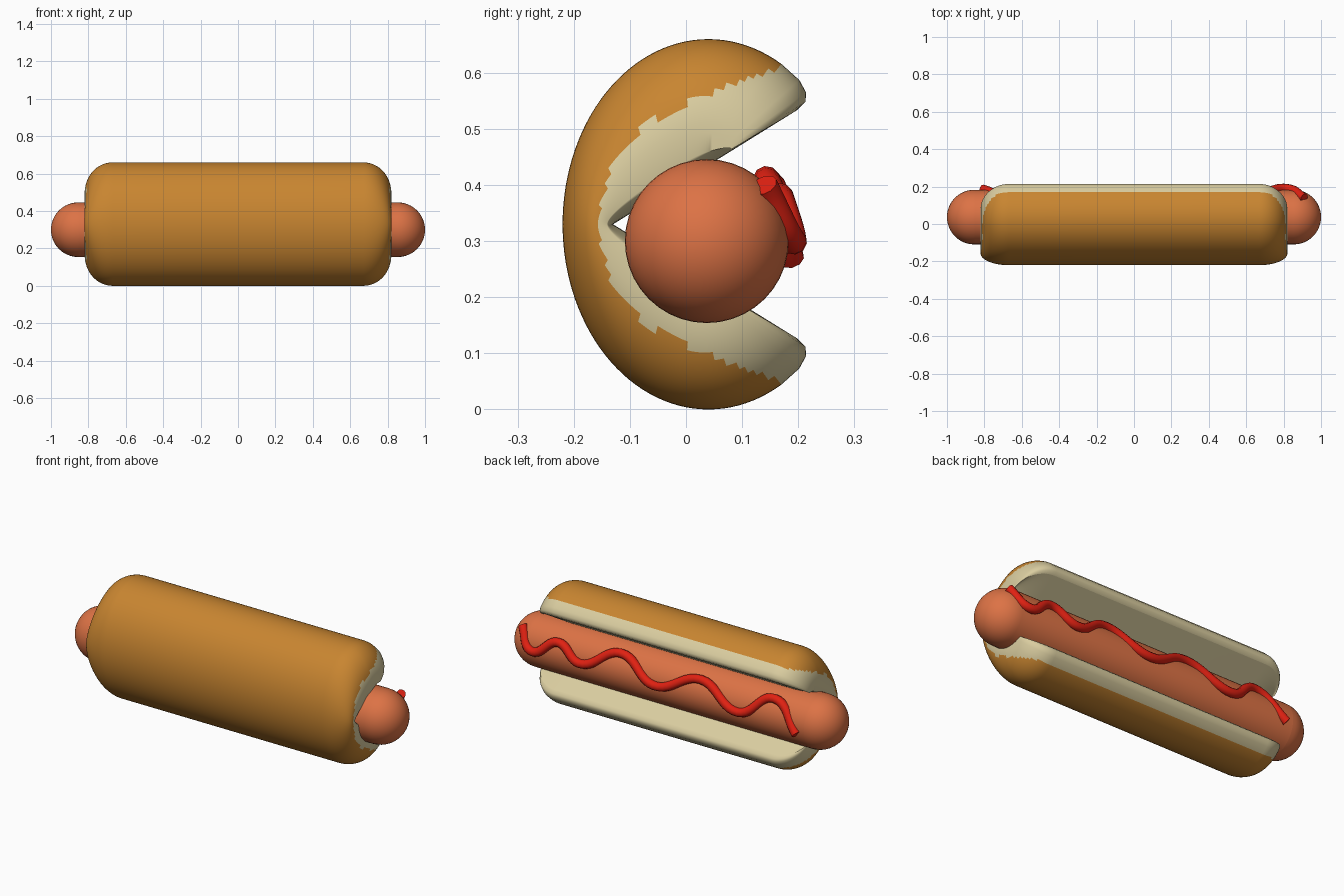
import bpy, bmesh, math

if "Cube" in bpy.data.objects:
    bpy.data.objects.remove(bpy.data.objects["Cube"])


def material(name, rgb):
    m = bpy.data.materials.new(name)
    m.diffuse_color = (*rgb, 1)
    m.use_nodes = True
    m.node_tree.nodes["Principled BSDF"].inputs["Base Color"].default_value = m.diffuse_color
    return m


CRUST = material("bun crust", (0.58, 0.235, 0.03))
CRUMB = material("bun crumb", (0.70, 0.61, 0.35))
MEAT = material("sausage orange", (0.72, 0.17, 0.06))
SAUCE = material("sauce red", (0.75, 0.015, 0.006))


def add_object(name, bm, mats):
    bmesh.ops.recalc_face_normals(bm, faces=bm.faces)
    me = bpy.data.meshes.new(name)
    bm.to_mesh(me)
    bm.free()
    ob = bpy.data.objects.new(name, me)
    bpy.context.collection.objects.link(ob)
    for m in mats:
        me.materials.append(m)
    smooth(ob)
    return ob


def smooth(ob):
    bpy.ops.object.select_all(action='DESELECT')
    ob.select_set(True)
    bpy.context.view_layer.objects.active = ob
    bpy.ops.object.shade_smooth_by_angle(angle=math.radians(45))


# bun cross-section: oval outside, wedge-shaped slit inside (y, height from middle)
MID, STEPS = 0.33, 40
upper = [(0.213, 0.218), (0.214, 0.235), (0.202, 0.257)]
for i in range(STEPS + 1):
    a = math.radians(60 + 120 * i / STEPS)
    upper.append((0.04 + 0.26 * math.cos(a), 0.33 * math.sin(a)))
outer = upper + [(y, -z) for y, z in reversed(upper[:-1])]
inner = []
for y, z in outer:
    yi = -0.13 + (y + 0.22) / 0.434 * 0.328
    inner.append((yi, math.copysign((yi + 0.13) * 0.62, z)))
inner[len(upper) - 1] = (-0.13, 0)


def bun_ring(x, shrink):
    pts = []
    for own, other, k in ((outer, inner, 0.7), (inner, outer, 0.12)):
        row = []
        for p, q in zip(own, other):
            y = p[0] + (q[0] - p[0]) * k * shrink
            z = p[1] + (q[1] - p[1]) * k * shrink
            back = max(0, y) * 0.6 * shrink      # lips pull back at the ends
            z -= math.copysign(min(abs(z), back * 0.6), z)
            row.append((x, y - back, MID + z))
        pts.append(row)
    return pts[0] + pts[1][::-1]


def crumb_height(y):
    # border between crust and crumb on the bun ends
    line = [(-0.16, 0), (-0.13, 0.12), (-0.07, 0.18), (0.02, 0.225), (0.17, 0.28)]
    if y < line[0][0]:
        return 0
    for (a, h), (b, g) in zip(line, line[1:]):
        if y <= b:
            return h + (g - h) * (y - a) / (b - a)
    return 1


# bun: rings lofted along x with rounded ends
end = []
for i in range(17):
    a = math.pi / 2 * i / 16
    end.append((0.67 + 0.15 * math.sin(a), 1 - math.cos(a)))
stations = [(-x, s) for x, s in reversed(end)] + [(-0.3, 0), (0, 0), (0.3, 0)] + end
bm = bmesh.new()
rings = [[bm.verts.new(p) for p in bun_ring(x, s)] for x, s in stations]
n, half = len(rings[0]), len(outer)
for r, q in zip(rings, rings[1:]):
    for i in range(n):
        j = (i + 1) % n
        f = bm.faces.new((r[i], r[j], q[j], q[i]))
        c = f.calc_center_median()
        inside = i >= half - 1
        lip = i < 3 and c.y > 0.17 or i > half - 5 and c.y > 0.17
        on_end = abs(c.x) > 0.67 and abs(c.z - MID) < crumb_height(c.y)
        f.material_index = 1 if inside or lip or on_end else 0
for r in (rings[0], rings[-1]):
    for i in range(half - 1):
        f = bm.faces.new((r[i], r[i + 1], r[n - 2 - i], r[n - 1 - i]))
        f.material_index = 1
add_object("bun", bm, [CRUST, CRUMB])

# sausage: a sphere stretched into a capsule along x
SY, SZ, SR = 0.037, 0.30, 0.146
bm = bmesh.new()
bmesh.ops.create_uvsphere(bm, u_segments=40, v_segments=24, radius=SR)
bmesh.ops.bisect_plane(bm, geom=bm.verts[:] + bm.edges[:] + bm.faces[:],
                       plane_co=(0, 0, 0), plane_no=(0, 0, 1))
mid_edges = [e for e in bm.edges if all(abs(v.co.z) < 1e-5 for v in e.verts)]
top = [f for f in bm.faces if f.calc_center_median().z > 0]
bmesh.ops.split_edges(bm, edges=mid_edges)
for f in bm.faces:
    f.tag = f.calc_center_median().z > 0
for v in bm.verts:
    v.co.z += 0.854 if any(f.tag for f in v.link_faces) else -0.854
bmesh.ops.bridge_loops(bm, edges=[e for e in bm.edges if e.is_boundary])
for v in bm.verts:
    x, y, z = v.co
    v.co = (z, SY + y, SZ + x)
add_object("sausage", bm, [MEAT])

# sauce: wavy line lying on the open side of the sausage (x, z)
wave = [(0.91, 0.40), (0.82, 0.30), (0.67, 0.38), (0.52, 0.31), (0.30, 0.41),
        (0.06, 0.31), (-0.20, 0.40), (-0.46, 0.30), (-0.65, 0.41), (-0.81, 0.27)]
cu = bpy.data.curves.new("sauce", 'CURVE')
cu.dimensions = '3D'
cu.bevel_depth = 0.024
cu.bevel_resolution = 3
cu.use_fill_caps = True
sp = cu.splines.new('BEZIER')
sp.resolution_u = 10
sp.bezier_points.add(len(wave) - 1)
for bp, (x, z) in zip(sp.bezier_points, wave):
    r = 0.153 if abs(x) < 0.88 else 0.143
    bp.co = (x, SY + math.sqrt(r * r - (z - SZ) ** 2), z)
    bp.handle_left_type = bp.handle_right_type = 'AUTO'
sauce = bpy.data.objects.new("sauce", cu)
bpy.context.collection.objects.link(sauce)
cu.materials.append(SAUCE)
bpy.ops.object.select_all(action='DESELECT')
sauce.select_set(True)
bpy.context.view_layer.objects.active = sauce
bpy.ops.object.convert(target='MESH')
smooth(bpy.context.view_layer.objects.active)
